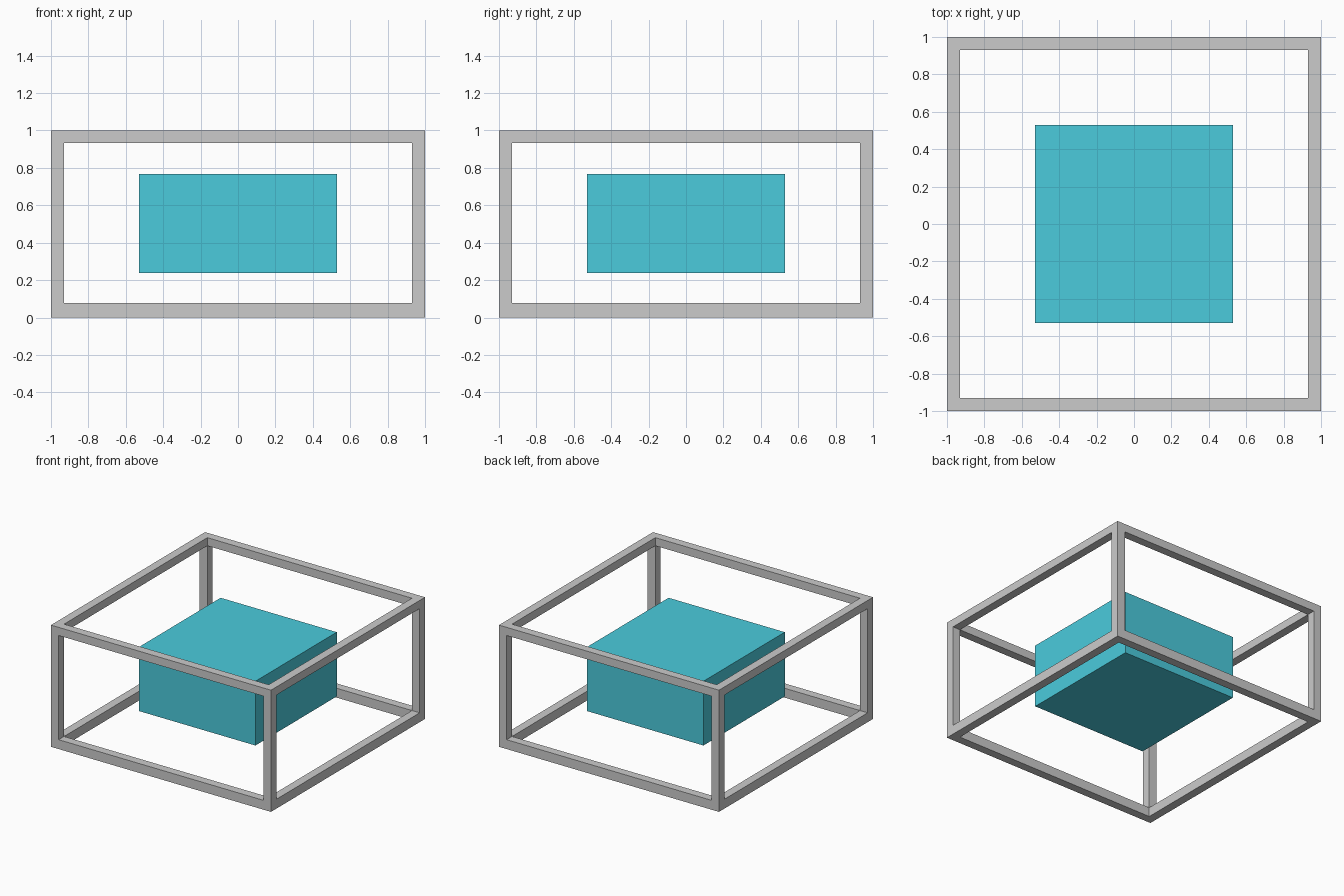
import bpy, bmesh
from itertools import product

if "Cube" in bpy.data.objects:
    bpy.data.objects.remove(bpy.data.objects["Cube"])


def finish(name, bm):
    bmesh.ops.recalc_face_normals(bm, faces=bm.faces)
    mesh = bpy.data.meshes.new(name)
    bm.to_mesh(mesh)
    bm.free()
    obj = bpy.data.objects.new(name, mesh)
    bpy.context.collection.objects.link(obj)
    return obj


# Outer frame: one closed shell made of the edge and corner cells of a 3x3x3 grid
xs = ys = (-1.0, -0.93, 0.93, 1.0)
zs = (0.0, 0.077, 0.933, 1.0)
cells = {c for c in product(range(3), repeat=3) if sum(i != 1 for i in c) >= 2}

bm = bmesh.new()
verts = {k: bm.verts.new((xs[k[0]], ys[k[1]], zs[k[2]]))
         for k in product(range(4), repeat=3)}
for c in cells:
    for axis, side in product(range(3), (0, 1)):
        neighbour = list(c)
        neighbour[axis] += 2 * side - 1
        if tuple(neighbour) in cells:
            continue  # joined beams have no wall between them
        u, v = (axis + 1) % 3, (axis + 2) % 3
        loop = []
        for du, dv in ((0, 0), (1, 0), (1, 1), (0, 1)):
            k = list(c)
            k[axis] += side
            k[u] += du
            k[v] += dv
            loop.append(verts[tuple(k)])
        bm.faces.new(loop)
finish("outer_frame", bm)

# Floating inner block
bm = bmesh.new()
bmesh.ops.create_cube(bm, size=1)
bmesh.ops.scale(bm, vec=(1.056, 1.056, 0.528), verts=bm.verts)
bmesh.ops.translate(bm, vec=(0, 0, 0.503), verts=bm.verts)
block = finish("inner_block", bm)

cyan = bpy.data.materials.new("cyan")
cyan.diffuse_color = (0.07, 0.6, 0.72, 1)
cyan.use_nodes = True
cyan.node_tree.nodes["Principled BSDF"].inputs["Base Color"].default_value = cyan.diffuse_color
block.data.materials.append(cyan)
